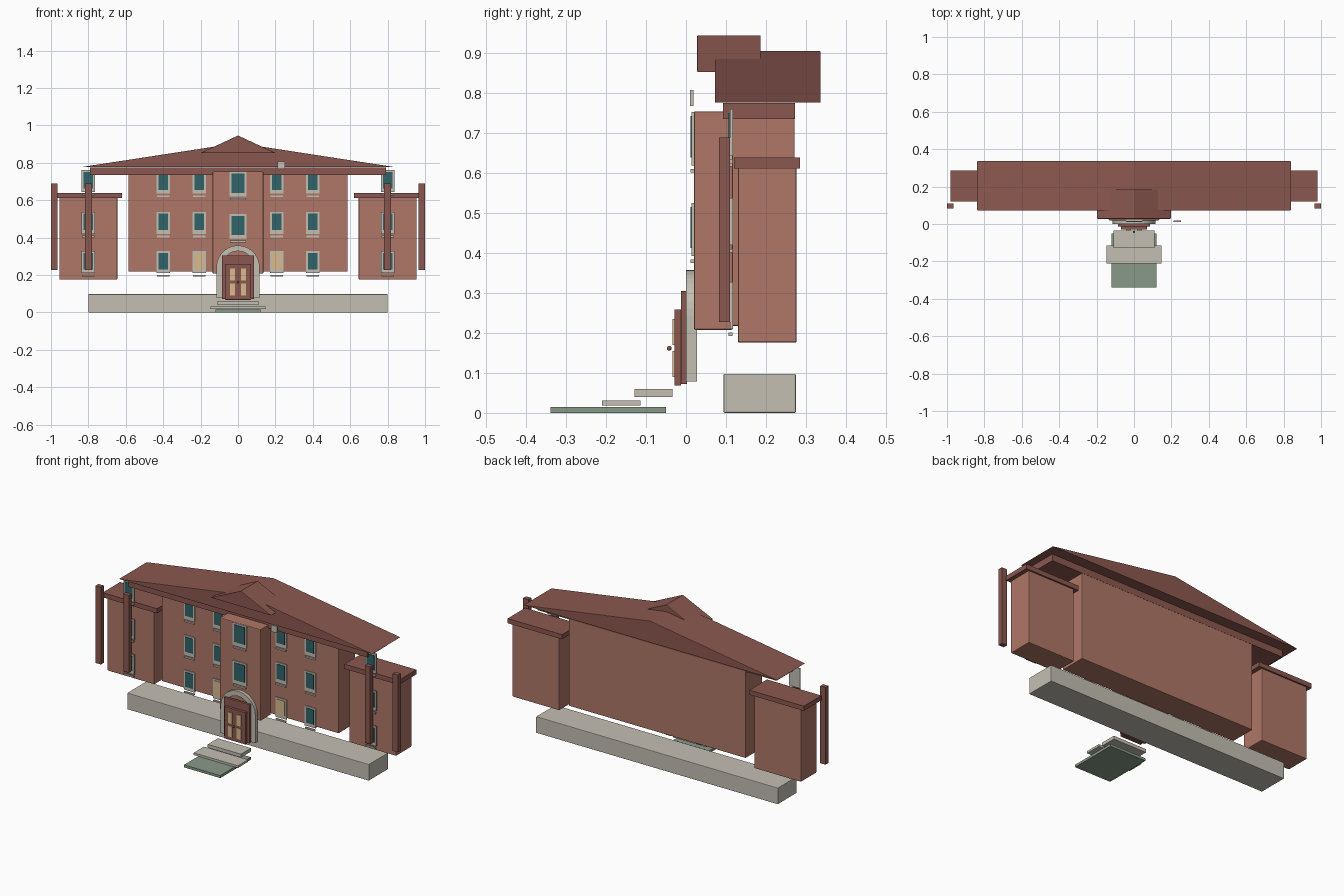
import bpy, bmesh
from math import pi, sin, cos

cube = bpy.data.objects.get("Cube")
if cube:
    bpy.data.objects.remove(cube, do_unlink=True)


def material(name, rgb):
    m = bpy.data.materials.new(name)
    m.use_nodes = True
    m.diffuse_color = (*rgb, 1)
    m.node_tree.nodes["Principled BSDF"].inputs["Base Color"].default_value = (*rgb, 1)
    return m


brick = material("brick", (0.43, 0.185, 0.135))
trim = material("brown trim", (0.26, 0.098, 0.08))
stone = material("pale stone", (0.55, 0.52, 0.45))
glass = material("teal glass", (0.03, 0.127, 0.138))
cream = material("warm cream", (0.70, 0.50, 0.27))
green = material("grey green", (0.25, 0.32, 0.25))


def finish(name, bm, mat, bevel=0):
    bmesh.ops.recalc_face_normals(bm, faces=bm.faces)
    mesh = bpy.data.meshes.new(name)
    bm.to_mesh(mesh)
    bm.free()
    mesh.materials.append(mat)
    ob = bpy.data.objects.new(name, mesh)
    bpy.context.collection.objects.link(ob)
    if bevel:
        mod = ob.modifiers.new("soft edges", "BEVEL")
        mod.width = bevel
        mod.segments = 2
    return ob


def box(name, xs, ys, zs, mat, bevel=0):
    bm = bmesh.new()
    bmesh.ops.create_cube(bm, size=1)
    for v in bm.verts:
        for i, (lo, hi) in enumerate((xs, ys, zs)):
            v.co[i] = lo if v.co[i] < 0 else hi
    return finish(name, bm, mat, bevel)


def extrude_y(name, faces, ys, mat, bevel=0):
    """Extrude flat outlines, given as x, z points, along y."""
    bm = bmesh.new()
    for outline in faces:
        bm.faces.new([bm.verts.new((x, ys[0], z)) for x, z in outline])
    bmesh.ops.remove_doubles(bm, verts=bm.verts, dist=1e-5)
    out = bmesh.ops.extrude_face_region(bm, geom=bm.faces[:])
    moved = [g for g in out["geom"] if isinstance(g, bmesh.types.BMVert)]
    bmesh.ops.translate(bm, verts=moved, vec=(0, ys[1] - ys[0], 0))
    return finish(name, bm, mat, bevel)


def window(name, x, z, y, pane, half=0.036, height=0.118):
    """Stone surround, raised pane and a sill; z is the surround's bottom."""
    box(name + "_surround", (x - half, x + half), (y - 0.006, y + 0.002), (z, z + height), stone)
    box(name + "_pane", (x - half + 0.01, x + half - 0.01), (y - 0.009, y - 0.005),
        (z + 0.02, z + height - 0.01), pane)
    box(name + "_sill", (x - half + 0.003, x + half - 0.003), (y - 0.009, y),
        (z - 0.018, z - 0.009), stone)


# Walls
box("foundation", (-0.8, 0.8), (0.094, 0.275), (0, 0.098), stone, 0.003)
box("main_block", (-0.585, 0.585), (0.115, 0.272), (0.218, 0.74), brick, 0.003)
box("centre_bay", (-0.135, 0.135), (0.02, 0.118), (0.208, 0.755), brick, 0.004)

# Roofs
box("eave_band", (-0.79, 0.79), (0.093, 0.273), (0.736, 0.776), trim)
extrude_y("main_roof", [[(-0.84, 0.777), (0.84, 0.777), (0, 0.906)]], (0.072, 0.337), trim, 0.002)
extrude_y("front_gable", [[(-0.2, 0.853), (0.2, 0.853), (0, 0.946)]], (0.028, 0.187), trim, 0.002)
box("eave_plate", (0.21, 0.25), (0.01, 0.019), (0.768, 0.808), stone)

# Wings, pilasters and windows on both sides
floors = (0.21, 0.42, 0.635)
for side, s in (("right", -1), ("left", 1)):
    def span(a, b):
        return sorted((s * a, s * b))
    box(side + "_wing", span(0.645, 0.955), (0.13, 0.277), (0.176, 0.615), brick, 0.004)
    box(side + "_wing_cap", span(0.62, 0.98), (0.12, 0.286), (0.612, 0.64), trim)
    box(side + "_inner_pilaster", span(0.781, 0.817), (0.083, 0.11), (0.228, 0.69), trim)
    box(side + "_outer_pilaster", span(0.965, 1.0), (0.083, 0.11), (0.228, 0.69), trim)
    for column, x in (("near", 0.207), ("far", 0.4), ("wing", 0.8)):
        for level, z in enumerate(floors):
            lit = column == "near" and level == 0
            if column == "wing" and level == 2:
                z += 0.008
            window(f"{side}_{column}_window_{level + 1}", s * x, z, 0.116, cream if lit else glass)

# Bay windows
for level, z in enumerate((0.393, 0.62)):
    window(f"bay_window_{level + 1}", 0, z, 0.02, glass, 0.045, 0.133)

# Stone door arch
outer, inner, spring, foot = 0.115, 0.085, 0.243, 0.078
steps = 20
arc = [pi * i / steps for i in range(steps + 1)]
rim = [(outer, foot)] + [(outer * cos(a), spring + outer * sin(a)) for a in arc] + [(-outer, foot)]
lip = [(inner, foot)] + [(inner * cos(a), spring + inner * sin(a)) for a in arc] + [(-inner, foot)]
extrude_y("door_arch", [[rim[i], rim[i + 1], lip[i + 1], lip[i]] for i in range(len(rim) - 1)],
          (0, 0.027), stone)

# Door
box("door_frame", (-0.085, 0.085), (-0.013, 0.003), (0.072, 0.305), trim, 0.002)
box("door_leaf", (-0.07, 0.07), (-0.029, -0.012), (0.068, 0.259), trim, 0.002)
for side, x in (("right", -0.029), ("left", 0.029)):
    for part, zs in (("lower", (0.09, 0.155)), ("upper", (0.17, 0.235))):
        box(f"{side}_{part}_door_pane", (x - 0.014, x + 0.014), (-0.034, -0.028), zs, cream)
bm = bmesh.new()
bmesh.ops.create_uvsphere(bm, u_segments=12, v_segments=8, radius=0.006)
bmesh.ops.translate(bm, verts=bm.verts, vec=(0, -0.042, 0.162))
knob = finish("door_knob", bm, trim)
for p in knob.data.polygons:
    p.use_smooth = True

# Steps and path
box("upper_step", (-0.11, 0.11), (-0.129, -0.034), (0.04, 0.06), stone)
box("lower_step", (-0.146, 0.146), (-0.21, -0.114), (0.018, 0.031), stone)
box("path", (-0.12, 0.12), (-0.339, -0.05), (0, 0.015), green)
